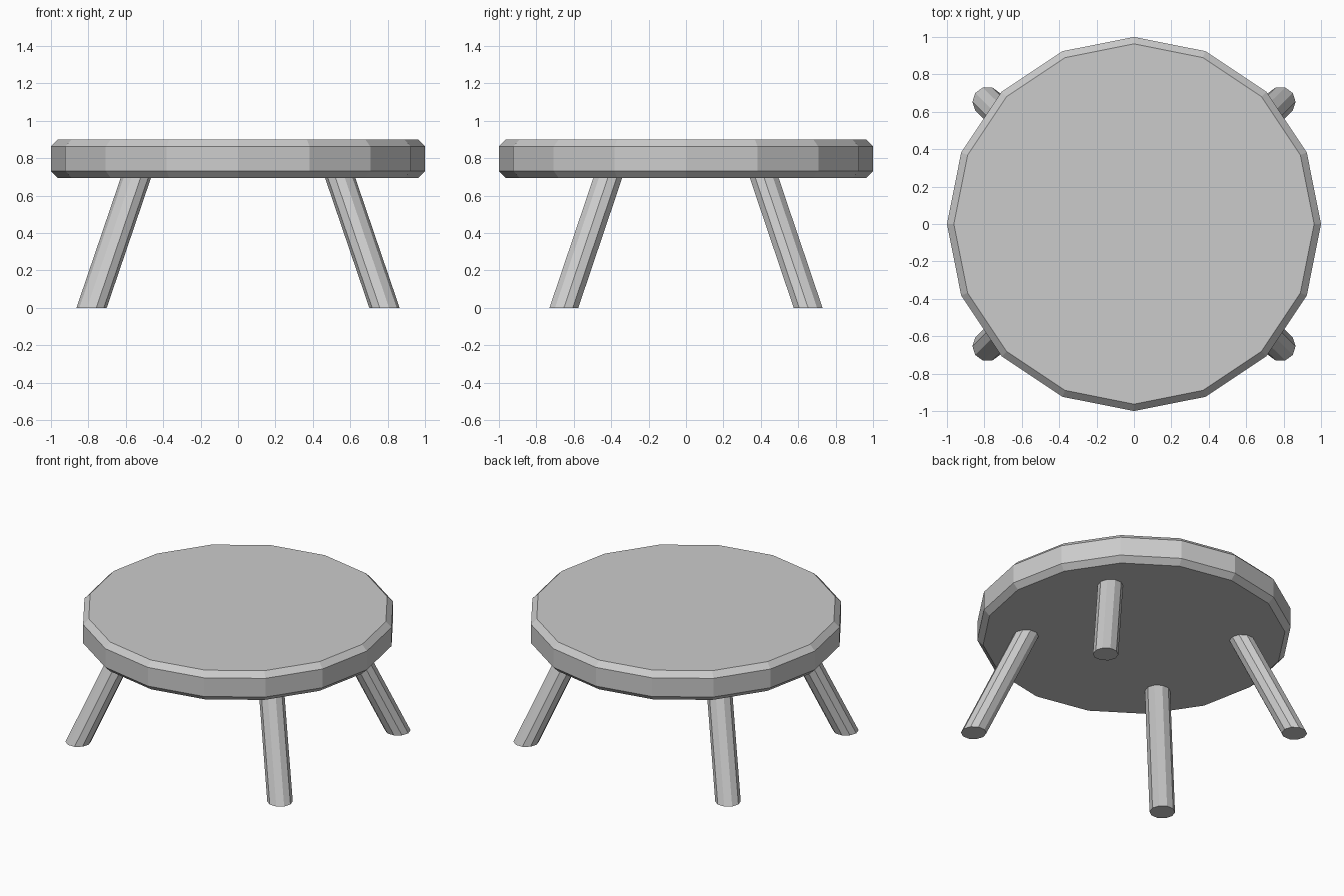
import bpy, bmesh
from math import cos, sin, pi

if "Cube" in bpy.data.objects:
    bpy.data.objects.remove(bpy.data.objects["Cube"])


def loft(name, sides, rings, phase=0.0):
    """Stack horizontal rings (x, y, z, radius) into a capped solid."""
    bm = bmesh.new()
    loops = []
    for x, y, z, r in rings:
        loops.append([bm.verts.new((x + r * cos(phase + 2 * pi * i / sides),
                                    y + r * sin(phase + 2 * pi * i / sides), z))
                      for i in range(sides)])
    for a, b in zip(loops, loops[1:]):
        for i in range(sides):
            j = (i + 1) % sides
            bm.faces.new((a[i], a[j], b[j], b[i]))
    bm.faces.new(loops[0][::-1])
    bm.faces.new(loops[-1])
    bmesh.ops.recalc_face_normals(bm, faces=bm.faces)
    mesh = bpy.data.meshes.new(name)
    bm.to_mesh(mesh)
    bm.free()
    obj = bpy.data.objects.new(name, mesh)
    bpy.context.collection.objects.link(obj)
    return obj


# Round 16-sided top with chamfered rims
loft("seat", 16, [(0, 0, 0.695, 0.963), (0, 0, 0.732, 1.0),
                  (0, 0, 0.863, 1.0), (0, 0, 0.90, 0.963)])

# Four splayed legs with level feet, tops sunk slightly into the seat
for sx, side in ((-1, "left"), (1, "right")):
    for sy, end in ((-1, "front"), (1, "back")):
        loft(f"{end}_{side}_leg", 10,
             [(sx * 0.783, sy * 0.653, 0, 0.081),
              (sx * 0.531, sy * 0.403, 0.74, 0.081)])
